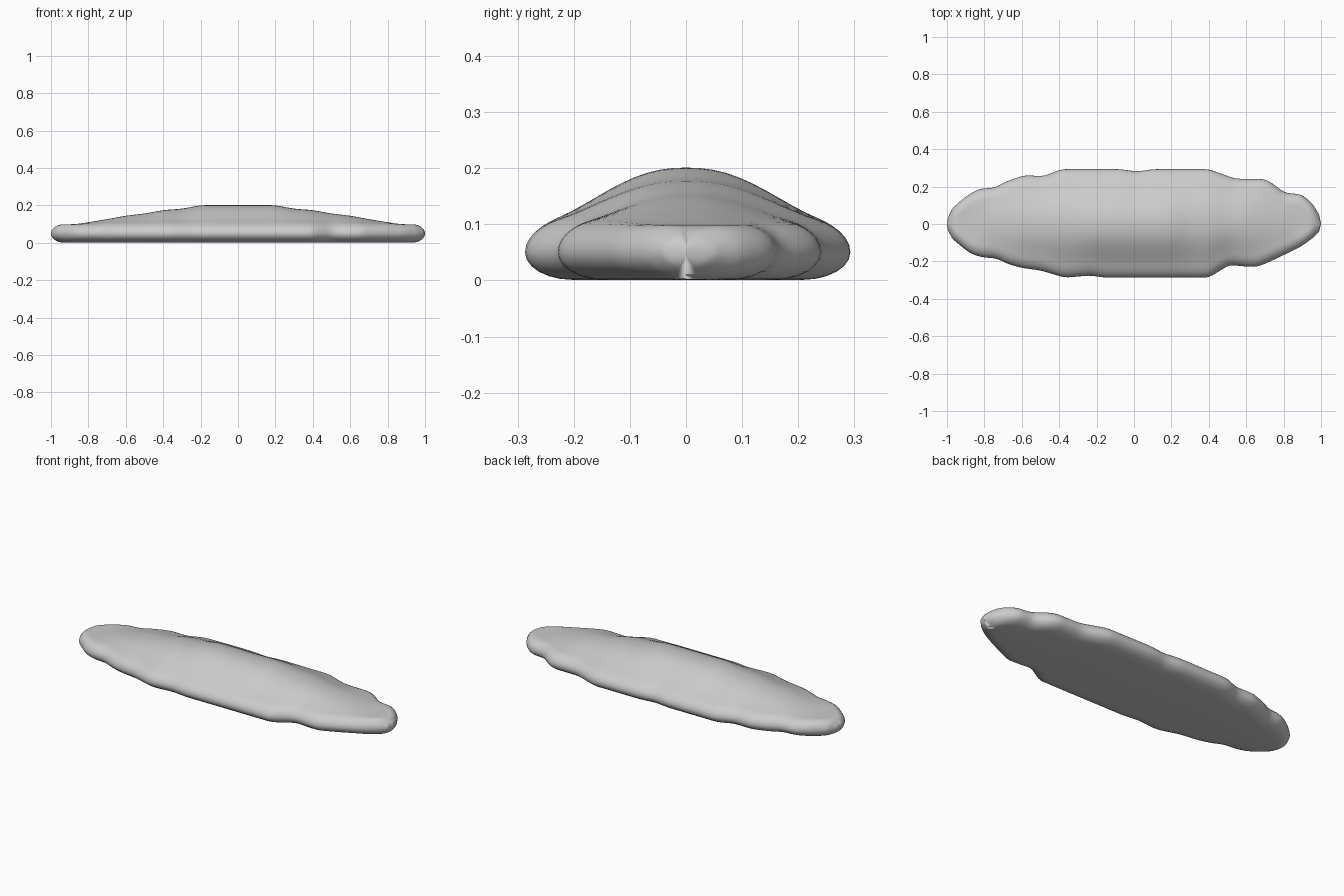
import bpy, bmesh
from math import pi, sin, cos, sqrt

if "Cube" in bpy.data.objects:
    bpy.data.objects.remove(bpy.data.objects["Cube"])

# Plan outline (x, half width) on the back and front sides, ridge height by |x|
BACK = [(-1, 0), (-.995, .035), (-.97, .085), (-.9, .147), (-.83, .187), (-.74, .195), (-.69, .225),
        (-.59, .26), (-.48, .256), (-.39, .293), (-.07, .293), (.015, .28), (.1, .293),
        (.4, .293), (.54, .242), (.7, .24), (.75, .212), (.8, .168), (.9, .157),
        (.957, .105), (.99, .05), (1, 0)]
FRONT = [(-1, 0), (-.995, .035), (-.97, .08), (-.88, .155), (-.82, .177), (-.73, .185), (-.68, .212),
         (-.6, .235), (-.5, .248), (-.37, .287), (-.235, .275), (-.155, .287), (.4, .287),
         (.51, .218), (.58, .226), (.66, .23), (.75, .19), (.89, .123), (.96, .072), (.99, .04), (1, 0)]
RIDGE = [(0, .202), (.2, .202), (.3, .183), (.4, .176), (.5, .157), (.6, .146),
         (.7, .127), (.8, .111), (.87, .1), (1, .1)]
RIM_Z, RIM_T = .05, .049


def lerp(table, x):
    for (x0, v0), (x1, v1) in zip(table, table[1:]):
        if x <= x1:
            return v0 + (v1 - v0) * max(0, x - x0) / (x1 - x0)
    return table[-1][1]


def soft(table, x):
    # averaged lookup rounds the scallops, with no averaging at the tips
    s = min(.025, max(0, (.985 - abs(x)) * .4))
    return sum(lerp(table, x + s * k / 3) for k in range(-3, 4)) / 7


def half_section(x, w):
    """Points (|y|, z) from the ridge, round the rim, to the middle of the base."""
    d = min(1, (1 - abs(x)) / .07)
    end = sqrt(max(0, 1 - (1 - d) ** 2))
    h = sum(lerp(RIDGE, abs(x + .03 * k / 3)) for k in range(-3, 4)) / 7 - .1
    r, rb = min(.06, w), min(.085, w)
    ys = [(w - r) * i / 10 for i in range(10)]
    pts = [(y, RIM_T * end) for y in ys]
    for i in range(7):
        a = pi / 2 * (1 - i / 6)
        pts.append((w - r + r * cos(a), RIM_T * end * sin(a)))
    pts = [(y, RIM_Z + z + max(0, h) * (1 + cos(pi * (y / w) ** 1.15)) / 2) for y, z in pts]
    for i in range(1, 7):
        a = pi / 2 * i / 6
        pts.append((w - rb + rb * cos(a), RIM_Z - RIM_T * end * sin(a)))
    pts.append((0, RIM_Z - RIM_T * end))
    return pts


# Loft the sections from tip to tip
bm = bmesh.new()
N = 140
rings = []
for i in range(1, N):
    t = -cos(pi * i / N)
    x = .5 * t + .5 * (2 * i / N - 1) if abs(t) < .9 else None
    x = -cos(pi * i / N)
    b = half_section(x, soft(BACK, x))
    f = half_section(x, soft(FRONT, x))
    loop = [(y, z) for y, z in b] + [(-y, z) for y, z in f[-2:0:-1]]
    rings.append([bm.verts.new((x, y, z)) for y, z in loop])
for a, b in zip(rings, rings[1:]):
    for j in range(len(a)):
        k = (j + 1) % len(a)
        bm.faces.new((a[j], a[k], b[k], b[j]))

# Close the two tips
for ring, x in ((rings[0], -1), (rings[-1], 1)):
    tip = bm.verts.new((x, 0, RIM_Z))
    for j in range(len(ring)):
        bm.faces.new((ring[j], ring[(j + 1) % len(ring)], tip))
bmesh.ops.recalc_face_normals(bm, faces=bm.faces)

mesh = bpy.data.meshes.new("mound")
bm.to_mesh(mesh)
bm.free()
mesh.shade_smooth()
mound = bpy.data.objects.new("mound", mesh)
bpy.context.collection.objects.link(mound)
